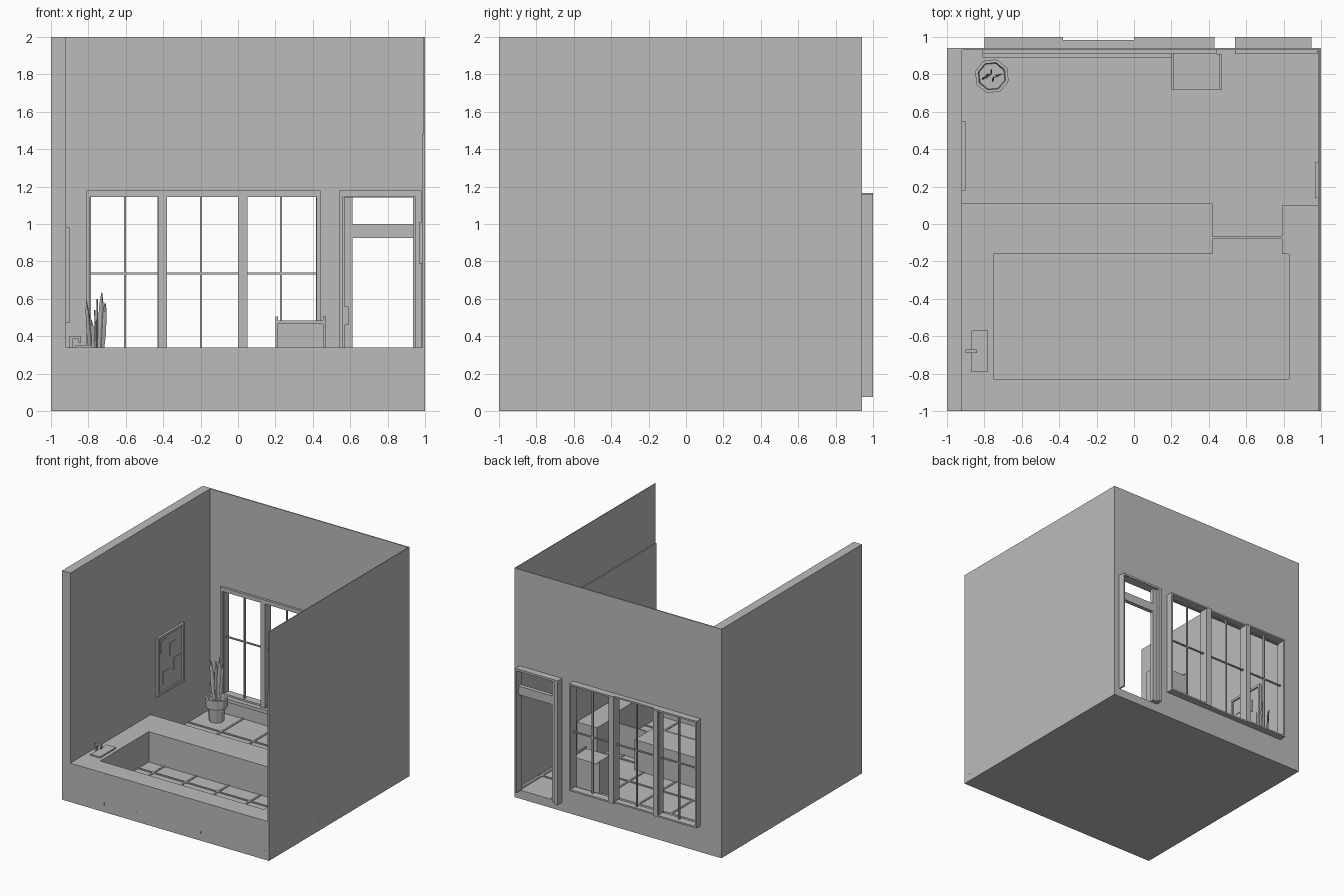
import bpy, bmesh, math, random

random.seed(4)
cube = bpy.data.objects.get("Cube")
if cube:
    bpy.data.objects.remove(cube, do_unlink=True)

grey = bpy.data.materials.new("plain_grey")
grey.use_nodes = True
grey.diffuse_color = (0.5, 0.5, 0.5, 1)
grey.node_tree.nodes["Principled BSDF"].inputs["Base Color"].default_value = (0.5, 0.5, 0.5, 1)


def finish(name, bm):
    mesh = bpy.data.meshes.new(name)
    bmesh.ops.recalc_face_normals(bm, faces=bm.faces)
    bm.to_mesh(mesh)
    bm.free()
    mesh.materials.append(grey)
    obj = bpy.data.objects.new(name, mesh)
    bpy.context.collection.objects.link(obj)
    return obj


def add_box(bm, x, y, z):
    """Add a box spanning the given (low, high) ranges."""
    verts = bmesh.ops.create_cube(bm, size=1)["verts"]
    for v in verts:
        v.co = [r[0] + (c + 0.5) * (r[1] - r[0]) for c, r in zip(v.co, (x, y, z))]
    return verts


def boxes(name, *ranges):
    bm = bmesh.new()
    for r in ranges:
        add_box(bm, *r)
    return finish(name, bm)


def ring(name, x, y, z, t):
    """Hollow rectangular frame lying in the x-z plane."""
    (a, b), (c, d) = x, z
    return boxes(name, ((a, a + t), y, z), ((b - t, b), y, z),
                 ((a + t, b - t), y, (c, c + t)), ((a + t, b - t), y, (d - t, d)))


FLOOR = 0.075
COUNTER = 0.34
BACK = 0.94
OPEN_TOP = 1.15
SILL = 0.23

# Room shell: base, thick side wall, thin panelled side wall
depth = (-1, BACK)
boxes("floor_slab", ((-1, 1), depth, (0, FLOOR)))
boxes("thick_side_wall", ((-1, -0.92), depth, (0, 2)))
boxes("thin_side_wall", ((0.993, 1), depth, (0, 2)))
boxes("side_wall_panel", ((0.985, 0.993), depth, (0, 1.48)))

# Back wall with window and door openings
wall = (0.93, BACK)
boxes("back_wall",
      ((-0.92, 0.993), wall, (OPEN_TOP, 2)),
      ((-0.92, -0.79), wall, (0, OPEN_TOP)),
      ((-0.79, 0.42), wall, (0, SILL)),
      ((0.42, 0.56), wall, (0, OPEN_TOP)),
      ((0.95, 0.993), wall, (0, OPEN_TOP)))

# Floor grid strips, with ends showing on the outside
grid = bmesh.new()
for i in range(6):
    x = -0.6 + 0.311 * i
    add_box(grid, (x - 0.008, x + 0.008), (-1.001, 0.93), (0.064, 0.082))
    y = -0.93 + 0.311 * i
    add_box(grid, (-0.92, 1.001 if i < 3 else 0.985), (y - 0.008, y + 0.008), (0.064, 0.082))
finish("floor_grid", grid)

# Counter running round the work area
tall = (FLOOR, COUNTER)
boxes("counter",
      ((-0.92, 0.985), (-1, -0.83), tall),
      ((-0.92, -0.75), (-0.83, -0.16), tall),
      ((0.83, 0.985), (-0.83, -0.16), tall),
      ((-0.92, 0.42), (-0.16, 0.11), tall),
      ((0.79, 0.985), (-0.16, 0.10), tall))
boxes("counter_front", ((-0.92, 1), (-1, -0.99), (0, COUNTER)))
boxes("counter_gate", ((0.42, 0.79), (-0.08, -0.066), tall))

# Sink and tap
boxes("sink", ((-0.87, -0.78), (-0.79, -0.57), (COUNTER, 0.352)))
boxes("tap", ((-0.90, -0.885), (-0.69, -0.67), (COUNTER, 0.40)),
      ((-0.90, -0.84), (-0.69, -0.67), (0.385, 0.40)),
      ((-0.852, -0.84), (-0.69, -0.67), (0.365, 0.385)))

# Window: three framed units, posts, glazing bars, inner trim and sill
height = (SILL, 1.165)
for name, span in (("first", (-0.80, -0.38)), ("middle", (-0.43, 0.05)), ("last", (0.0, 0.43))):
    ring(name + "_window_frame", span, (0.931, 0.985 if name == "middle" else 1.0), height, 0.014)
for name, a, b in (("first", -0.425, -0.38), ("second", 0.0, 0.05)):
    boxes(name + "_window_post", ((a, b), (0.915, 1.0), (SILL, OPEN_TOP)))
bars = bmesh.new()
for x in (-0.605, -0.197, 0.23):
    add_box(bars, (x - 0.005, x + 0.005), (0.95, 0.965), (SILL, OPEN_TOP))
add_box(bars, (-0.79, 0.42), (0.95, 0.965), (0.73, 0.74))
finish("glazing_bars", bars)
boxes("window_trim", ((-0.81, 0.44), (0.91, 0.93), (OPEN_TOP - 0.005, 1.18)),
      ((-0.81, -0.79), (0.91, 0.93), (SILL, OPEN_TOP)),
      ((0.42, 0.44), (0.91, 0.93), (SILL, OPEN_TOP)))
boxes("window_sill", ((-0.81, 0.44), (0.89, 0.93), (0.20, SILL)))

# Doorway: outer frame, inner trim, door jambs, cross bar and handle plate
boxes("door_frame", ((0.54, 0.57), (0.93, 1.0), (FLOOR, OPEN_TOP)),
      ((0.935, 0.95), (0.93, 1.0), (FLOOR, OPEN_TOP)),
      ((0.54, 0.95), (0.93, 1.0), (OPEN_TOP - 0.008, OPEN_TOP + 0.01)),
      ((0.57, 0.612), (0.94, 0.975), (FLOOR, OPEN_TOP)),
      ((0.60, 0.945), (0.94, 0.975), (0.925, 1.0)))
boxes("door_trim", ((0.54, 0.98), (0.91, 0.93), (OPEN_TOP - 0.005, 1.18)),
      ((0.54, 0.56), (0.91, 0.93), (FLOOR, OPEN_TOP)),
      ((0.95, 0.98), (0.91, 0.93), (FLOOR, OPEN_TOP)))
boxes("door_handle_plate", ((0.565, 0.59), (0.925, 0.938), (0.46, 0.56)))

# Cabinet below the window
boxes("cabinet", ((0.215, 0.455), (0.73, 0.91), (FLOOR, 0.485)),
      ((0.20, 0.215), (0.72, 0.91), (FLOOR, 0.505)),
      ((0.455, 0.47), (0.72, 0.91), (FLOOR, 0.505)),
      ((0.215, 0.455), (0.72, 0.73), (0.465, 0.485)))

# Notice board with pinned notes on the thick wall
side = (-0.92, -0.90)
boxes("notice_board_frame", (side, (0.18, 0.20), (0.47, 0.98)), (side, (0.53, 0.55), (0.47, 0.98)),
      (side, (0.20, 0.53), (0.47, 0.49)), (side, (0.20, 0.53), (0.96, 0.98)),
      ((-0.92, -0.912), (0.20, 0.53), (0.49, 0.96)))
notes = bmesh.new()
for y, z in ((0.28, 0.88), (0.40, 0.82), (0.46, 0.67), (0.31, 0.60)):
    add_box(notes, (-0.912, -0.907), (y - 0.045, y + 0.045), (z - 0.055, z + 0.055))
finish("pinned_notes", notes)

# Small frame on the thin wall
boxes("small_wall_frame", ((0.972, 0.985), (0.14, 0.33), (0.79, 1.01)),
      ((0.967, 0.972), (0.14, 0.33), (0.79, 0.81)), ((0.967, 0.972), (0.14, 0.33), (0.99, 1.01)),
      ((0.967, 0.972), (0.14, 0.16), (0.81, 0.99)), ((0.967, 0.972), (0.31, 0.33), (0.81, 0.99)))

# Ribbed plant pot, turned from a profile
PX, PY, SIDES = -0.76, 0.79, 32
pot = bmesh.new()
profile = [(0.06, FLOOR), (0.072, 0.20), (0.09, 0.20), (0.092, 0.28), (0.075, 0.28), (0.07, 0.25)]
rings = []
for r, z in profile:
    loop = []
    for i in range(SIDES):
        a = 2 * math.pi * i / SIDES
        rib = 0.94 if i % 4 < 2 else 1
        loop.append(pot.verts.new((PX + r * rib * math.cos(a), PY + r * rib * math.sin(a), z)))
    rings.append(loop)
for low, high in zip(rings, rings[1:]):
    for i in range(SIDES):
        j = (i + 1) % SIDES
        pot.faces.new((low[i], low[j], high[j], high[i]))
pot.faces.new(rings[0])
pot.faces.new(rings[-1])
finish("plant_pot", pot)

# Upright pointed leaves
leaves = bmesh.new()
for x, y, top in ((-0.81, 0.78, 0.59), (-0.785, 0.80, 0.49), (-0.752, 0.77, 0.60),
                  (-0.728, 0.79, 0.635), (-0.71, 0.80, 0.58), (-0.765, 0.82, 0.54)):
    angle = random.uniform(0, math.pi)
    dx, dy = math.cos(angle), math.sin(angle)
    previous = None
    for t, w in ((0, 0.010), (0.5, 0.017), (0.85, 0.012), (1, 0.002)):
        bx, by = PX + (x - PX) * (0.5 + 0.5 * t), PY + (y - PY) * (0.5 + 0.5 * t)
        z = 0.25 + (top - 0.25) * t
        quad = [leaves.verts.new((bx + dx * w * u - dy * 0.004 * v, by + dy * w * u + dx * 0.004 * v, z))
                for u, v in ((1, 0), (0, 1), (-1, 0), (0, -1))]
        if previous:
            for i in range(4):
                j = (i + 1) % 4
                leaves.faces.new((previous[i], previous[j], quad[j], quad[i]))
        previous = quad
    leaves.faces.new(previous)
finish("plant_leaves", leaves)
